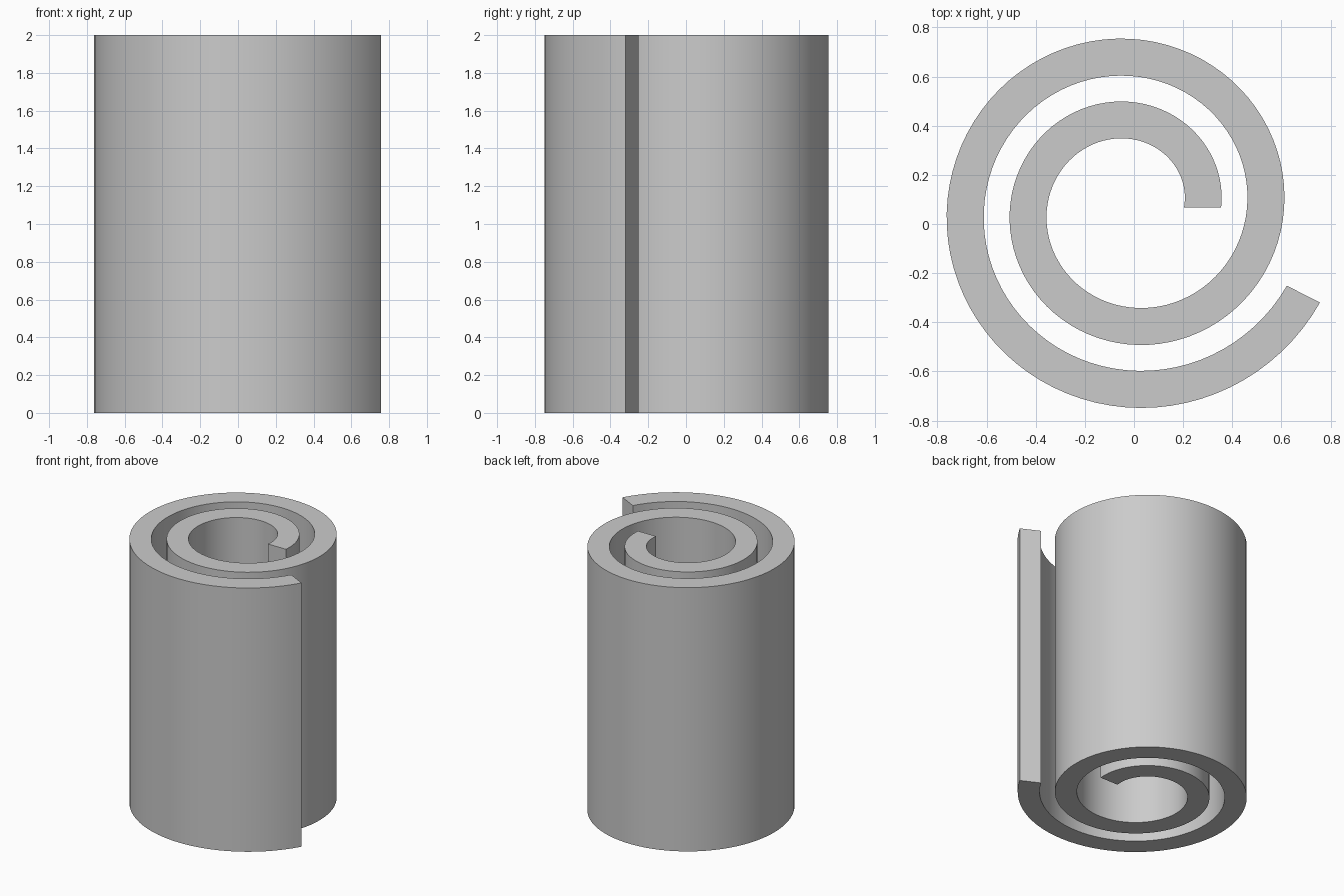
import bpy, bmesh, math

if "Cube" in bpy.data.objects:
    bpy.data.objects.remove(bpy.data.objects["Cube"], do_unlink=True)

# Plain grey material
grey = bpy.data.materials.new("light grey")
grey.use_nodes = True
colour = (0.6, 0.6, 0.6, 1.0)
grey.diffuse_color = colour
grey.node_tree.nodes["Principled BSDF"].inputs["Base Color"].default_value = colour

# Spiral dimensions
CENTRE_X, CENTRE_Y = -0.011, 0.067
START_RADIUS = 0.29      # middle of the wall
PITCH = 0.2565           # growth per turn
THICKNESS = 0.151
SWEEP = math.radians(693.3)
HEIGHT = 2.0
STEPS = 160


def spiral_point(bm, i, side):
    angle = SWEEP * i / STEPS
    radius = START_RADIUS + PITCH * angle / math.tau + side * THICKNESS / 2
    return bm.verts.new((CENTRE_X + radius * math.cos(angle),
                         CENTRE_Y + radius * math.sin(angle), 0))


# Flat spiral strip, extruded to full height
bm = bmesh.new()
rows = [(spiral_point(bm, i, -1), spiral_point(bm, i, 1)) for i in range(STEPS + 1)]
for (a, b), (c, d) in zip(rows, rows[1:]):
    bm.faces.new((a, b, d, c))
result = bmesh.ops.extrude_face_region(bm, geom=bm.faces[:], use_keep_orig=True)
top = [v for v in result["geom"] if isinstance(v, bmesh.types.BMVert)]
bmesh.ops.translate(bm, verts=top, vec=(0, 0, HEIGHT))
bmesh.ops.recalc_face_normals(bm, faces=bm.faces[:])

mesh = bpy.data.meshes.new("spiral_roll")
bm.to_mesh(mesh)
bm.free()
mesh.materials.append(grey)
roll = bpy.data.objects.new("spiral_roll", mesh)
bpy.context.collection.objects.link(roll)

# Smooth walls with crisp rims
bpy.ops.object.select_all(action="DESELECT")
roll.select_set(True)
bpy.context.view_layer.objects.active = roll
bpy.ops.object.shade_smooth_by_angle(angle=math.radians(30))
